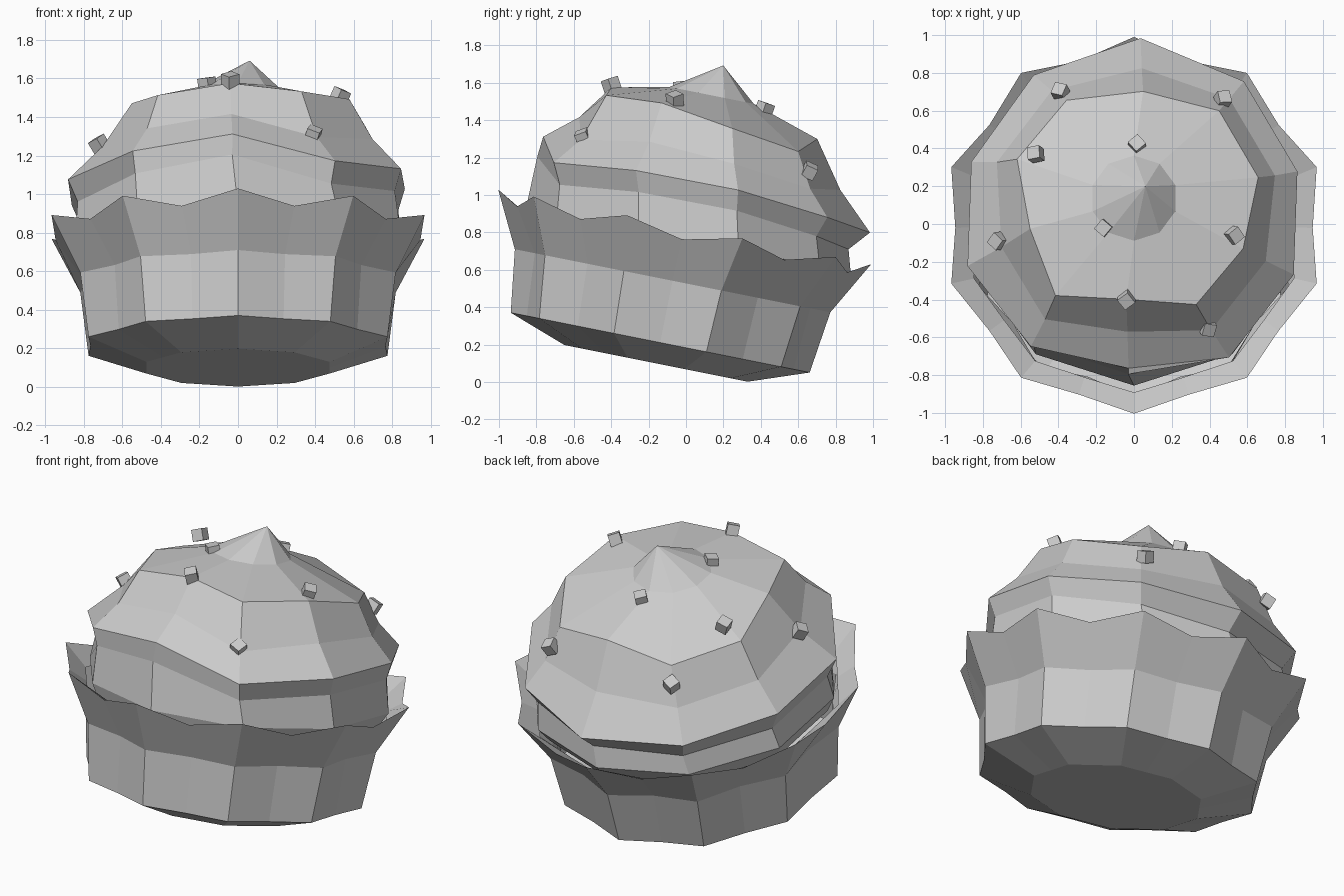
import bpy, bmesh, math
from mathutils import Matrix, Vector

if "Cube" in bpy.data.objects:
    bpy.data.objects.remove(bpy.data.objects["Cube"])

# The whole cake leans back about x; the rings are laid out along its own axis
LEAN = Matrix.Translation((0, -0.16, 0.10)) @ Matrix.Rotation(-math.atan(0.2), 4, 'X')


def ring(radii, heights, n, offset=0.0, twist=0.0):
    """Ring of n points starting at the front; radii and heights repeat in a cycle."""
    pts = []
    for k in range(n):
        a = -math.pi / 2 + 2 * math.pi * k / n + math.radians(twist)
        r, h = radii[k % len(radii)], heights[k % len(heights)]
        pts.append(Vector((r * math.cos(a), r * math.sin(a) + offset, h)))
    return pts


def loft(name, rings, cap_start=False, peak=None):
    bm = bmesh.new()
    loops = [[bm.verts.new(LEAN @ p) for p in r] for r in rings]
    n = len(loops[0])
    for lo, hi in zip(loops, loops[1:]):
        for i in range(n):
            j = (i + 1) % n
            bm.faces.new((lo[i], lo[j], hi[j], hi[i]))
    if cap_start:
        bm.faces.new(loops[0][::-1])
    if peak:
        tip = bm.verts.new(LEAN @ Vector(peak))
        for i in range(n):
            bm.faces.new((loops[-1][i], loops[-1][(i + 1) % n], tip))
    mesh = bpy.data.meshes.new(name)
    bm.to_mesh(mesh)
    bm.free()
    obj = bpy.data.objects.new(name, mesh)
    bpy.context.collection.objects.link(obj)
    return obj


# Pleated paper wrapper with flared, pointed rim and an inner lining
loft("wrapper", [
    ring([0.50, 0.475], [0.0], 20),
    ring([0.815, 0.765], [0.113], 20),
    ring([0.86, 0.79], [0.45], 20),
    ring([1.017, 0.946], [0.746, 0.677], 20, 0.007),
    ring([0.89, 0.85], [0.62], 20, 0.02),
], cap_start=True)

# Swirled frosting: wall, overhanging uneven lip, shoulder, small pointed tip
lip_r = [0.83, 0.90, 0.90, 0.90, 0.945, 0.985, 0.95, 0.917, 0.917, 0.887]
lip_h = [1.07, 0.945, 0.99, 0.995, 0.945, 0.91, 0.90, 0.92, 0.945, 1.006]
top_r = [0.52, 0.63, 0.625, 0.676, 0.694, 0.617, 0.683, 0.67, 0.566, 0.64]
top_h = [1.40, 1.353, 1.371, 1.312, 1.26, 1.345, 1.27, 1.31, 1.371, 1.343]
mid_r = [(a + b) * 0.49 for a, b in zip(lip_r, top_r)]
mid_h = [(a + b) / 2 - 0.025 for a, b in zip(lip_h, top_h)]
mid_h[1] -= 0.03
loft("frosting", [
    ring([0.83], [0.58], 10, 0.03),
    ring([0.885], [0.68], 10, 0.04),
    ring([0.865], [h - 0.11 for h in lip_h], 10, 0.025, -2),
    ring(lip_r, lip_h, 10, 0, -2),
    ring(mid_r, mid_h, 10, 0, -3),
    ring(top_r, top_h, 10, -0.005, -4.5),
    ring([0.23], [1.463], 10, 0.01),
], cap_start=True, peak=(0.06, 0.04, 1.632))

# Cube sprinkles scattered over the frosting
spots = [(-0.39, 0.70, 1.14), (0.47, 0.66, 1.13), (0.015, 0.42, 1.46),
         (-0.52, 0.37, 1.42), (-0.16, -0.02, 1.57), (-0.72, -0.09, 1.26),
         (0.53, -0.06, 1.51), (-0.04, -0.40, 1.59), (0.39, -0.55, 1.31)]
for i, spot in enumerate(spots):
    # Tilt each cube to follow the rounded top
    lean_out = Vector((spot[0], spot[1], 1.2)).to_track_quat('Z', 'Y').to_euler()
    bpy.ops.mesh.primitive_cube_add(size=0.068, location=spot, rotation=lean_out)
    cube = bpy.context.object
    cube.rotation_euler.rotate_axis('Z', 0.75)
    cube.name = f"sprinkle_{i + 1}"
